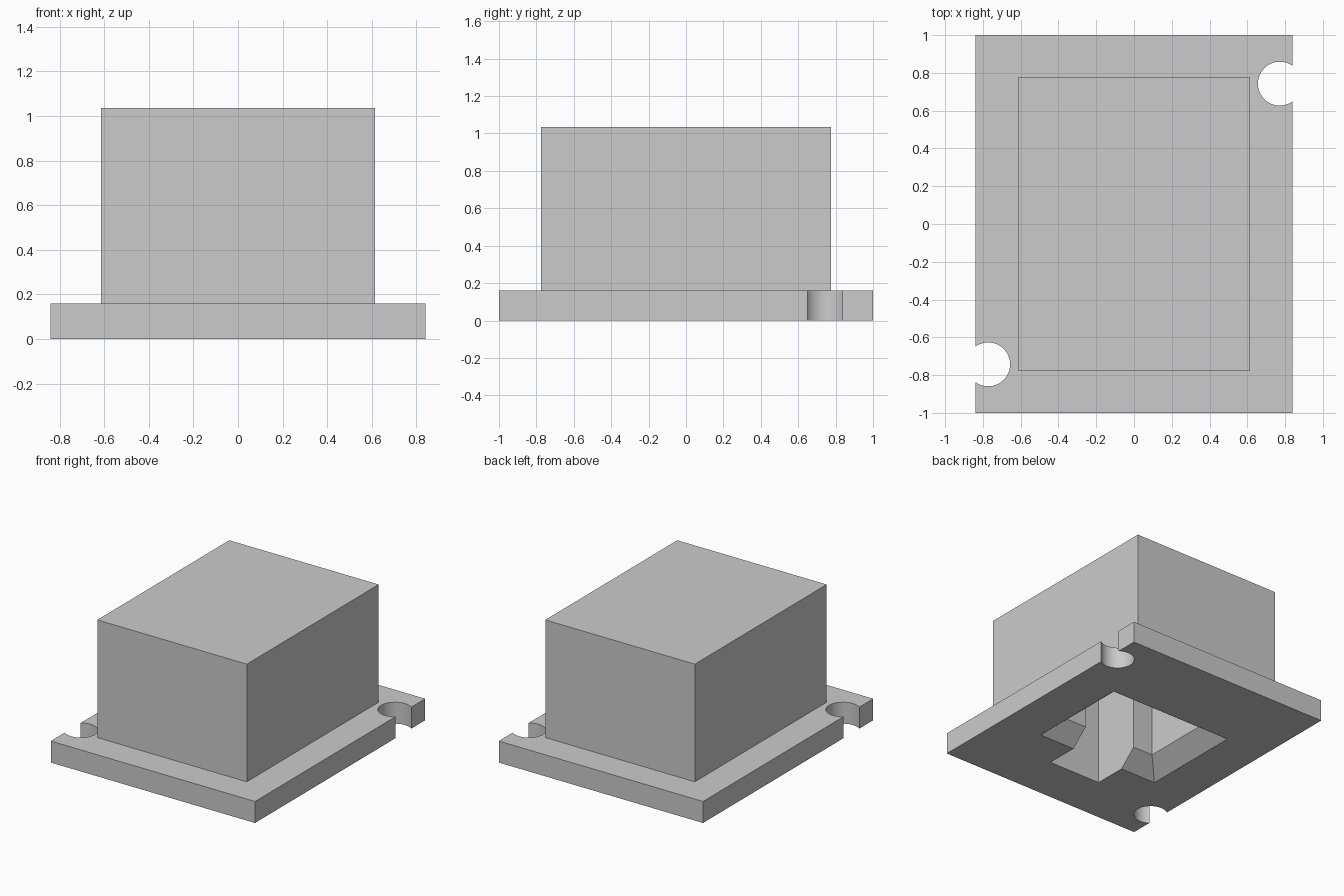
import bpy
import bmesh
import math

if "Cube" in bpy.data.objects:
    bpy.data.objects.remove(bpy.data.objects["Cube"])


def frustum(name, low, high, z0, z1):
    """Solid between rectangle low (x0, x1, y0, y1) at z0 and rectangle high at z1."""
    bm = bmesh.new()
    rings = []
    for (x0, x1, y0, y1), z in ((low, z0), (high, z1)):
        rings.append([bm.verts.new((x, y, z)) for x, y in
                      ((x0, y0), (x1, y0), (x1, y1), (x0, y1))])
    a, b = rings
    bm.faces.new(a[::-1])
    bm.faces.new(b)
    for i in range(4):
        j = (i + 1) % 4
        bm.faces.new((a[i], a[j], b[j], b[i]))
    mesh = bpy.data.meshes.new(name)
    bm.to_mesh(mesh)
    bm.free()
    obj = bpy.data.objects.new(name, mesh)
    bpy.context.collection.objects.link(obj)
    return obj


def block(name, rect, z0, z1):
    return frustum(name, rect, rect, z0, z1)


def combine(target, tool, operation):
    """Apply a boolean and remove the helper."""
    tool.hide_render = True
    mod = target.modifiers.new(operation.lower(), 'BOOLEAN')
    mod.operation = operation
    mod.solver = 'EXACT'
    mod.object = tool
    bpy.context.view_layer.objects.active = target
    bpy.ops.object.modifier_apply(modifier=mod.name)
    bpy.data.objects.remove(tool)


# Flange plate with the tall closed box on top
housing = block("housing", (-0.84, 0.84, -1, 1), 0, 0.16)
combine(housing, block("box", (-0.615, 0.615, -0.775, 0.775), 0.08, 1.035), 'UNION')

# Open round screw notches at two opposite corners
for s in (1, -1):
    bpy.ops.mesh.primitive_cylinder_add(vertices=64, radius=0.116, depth=0.4,
                                        location=(s * 0.772, s * 0.743, 0.08))
    combine(housing, bpy.context.object, 'DIFFERENCE')

# Socket underneath: bevelled mouth, straight shaft and key slot
combine(housing, frustum("mouth", (-0.523, 0.523, -0.403, 0.403),
                         (-0.38, 0.38, -0.26, 0.26), -0.0115, 0.115), 'DIFFERENCE')
combine(housing, block("shaft", (-0.38, 0.38, -0.26, 0.26), -0.05, 0.9), 'DIFFERENCE')
combine(housing, block("key_slot", (-0.215, 0.215, -0.635, 0), -0.06, 0.9), 'DIFFERENCE')

# Smooth notch walls, crisp edges elsewhere
bpy.ops.object.select_all(action='DESELECT')
housing.select_set(True)
bpy.context.view_layer.objects.active = housing
bpy.ops.object.shade_smooth_by_angle(angle=math.radians(30))
